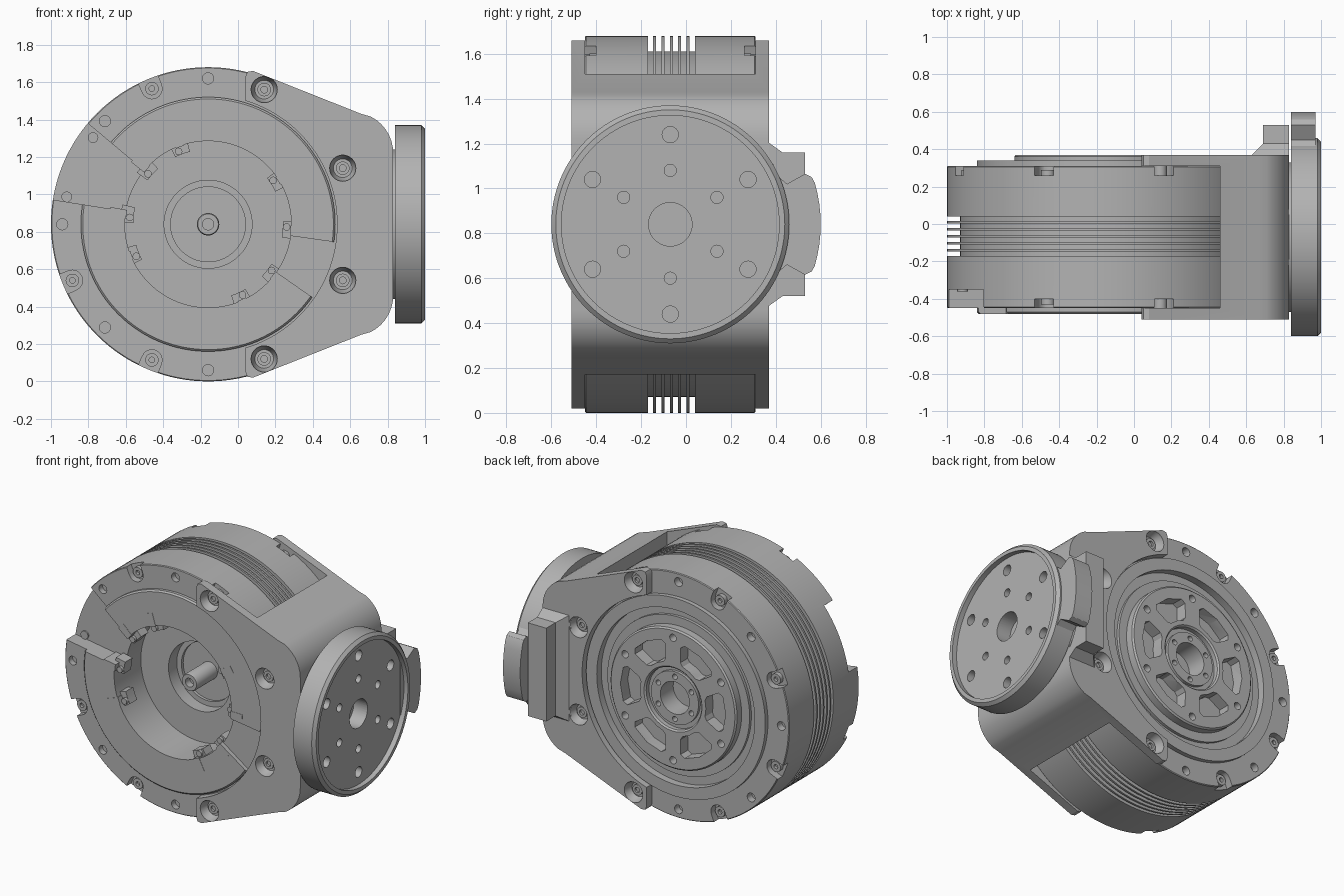
import bpy, bmesh
from math import sin, cos, pi, radians

old = bpy.data.objects.get("Cube")
if old:
    bpy.data.objects.remove(old, do_unlink=True)

grey = bpy.data.materials.new("machined_grey")
grey.use_nodes = True
grey.diffuse_color = (0.45, 0.45, 0.45, 1)
grey.node_tree.nodes["Principled BSDF"].inputs["Base Color"].default_value = (0.45, 0.45, 0.45, 1)

MX, MZ = -0.16, 0.84     # main axis, along y
WY, WZ = -0.07, 0.84     # wheel axis, along x


def place(axis, a, b, t):
    return (a, t, b) if axis == "y" else (t, a, b)


def add_lathe(bm, profile, a, b, axis="y", n=96):
    rings = []
    for i in range(n):
        w = 2 * pi * i / n
        rings.append([bm.verts.new(place(axis, a + r * cos(w), b + r * sin(w), t)) for r, t in profile])
    m = len(profile)
    for i in range(n):
        p, q = rings[i], rings[(i + 1) % n]
        for j in range(m):
            k = (j + 1) % m
            if profile[j][0] or profile[k][0]:
                bm.faces.new((p[j], p[k], q[k], q[j]))


def add_prism(bm, pts, t0, t1, axis="y"):
    lo = [bm.verts.new(place(axis, a, b, t0)) for a, b in pts]
    hi = [bm.verts.new(place(axis, a, b, t1)) for a, b in pts]
    bm.faces.new(lo)
    bm.faces.new(hi)
    for i in range(len(pts)):
        j = (i + 1) % len(pts)
        bm.faces.new((lo[i], lo[j], hi[j], hi[i]))


def add_pin(bm, a, b, r, t0, t1, axis="y", n=24):
    add_lathe(bm, [(0, t0), (r, t0), (r, t1), (0, t1)], a, b, axis, n)


def finish(name, bm):
    bmesh.ops.remove_doubles(bm, verts=bm.verts, dist=1e-5)
    bmesh.ops.dissolve_degenerate(bm, dist=1e-5, edges=bm.edges)
    bmesh.ops.recalc_face_normals(bm, faces=bm.faces)
    me = bpy.data.meshes.new(name)
    bm.to_mesh(me)
    bm.free()
    me.materials.append(grey)
    ob = bpy.data.objects.new(name, me)
    bpy.context.collection.objects.link(ob)
    return ob


def cut(ob, bm):
    tool = finish("cutter", bm)
    tool.hide_render = True
    mod = ob.modifiers.new("cut", "BOOLEAN")
    mod.operation, mod.solver, mod.object = "DIFFERENCE", "EXACT", tool
    bpy.context.view_layer.objects.active = ob
    bpy.ops.object.modifier_apply(modifier=mod.name)
    bpy.data.objects.remove(tool, do_unlink=True)


def polar(r, deg, a=MX, b=MZ):
    return a + r * cos(radians(deg)), b + r * sin(radians(deg))


def sector(r0, r1, d0, d1, a=MX, b=MZ, n=12):
    steps = [d0 + (d1 - d0) * i / n for i in range(n + 1)]
    return [polar(r0, d, a, b) for d in steps] + [polar(r1, d, a, b) for d in reversed(steps)]


# Motor housing with cooling fins in the middle
prof = [(0.445, -0.45), (0.835, -0.45), (0.84, -0.445)]
for i in range(6):
    y = -0.17 + 0.037 * i
    prof += [(0.84, y), (0.77, y), (0.77, y + 0.024), (0.84, y + 0.024)]
prof += [(0.84, 0.305), (0.835, 0.31), (0.68, 0.31), (0.68, 0.34), (0.6, 0.34), (0.6, 0.29), (0.445, 0.29)]
bm = bmesh.new()
add_lathe(bm, prof, MX, MZ, n=128)
housing = finish("motor_housing", bm)

# Rim notches, screw holes and cable opening
screws = bmesh.new()
bm = bmesh.new()
for k in range(16):
    d = 22.5 * k
    for y0, y1, floor in ((-0.5, -0.40, -0.43), (0.26, 0.36, 0.29)):
        if -80 < (d + 180) % 360 - 180 < 60 or k == 7 and y0 < 0:
            continue
        if k in (1, 3, 5, 9, 11, 13, 7):
            u = [polar(0.9, d - 3.6), polar(0.79, d - 4)]
            u += [polar(0.055, d - 90 - 22.5 * i, *polar(0.785, d)) for i in range(1, 8)]
            add_prism(bm, u + [polar(0.79, d + 4), polar(0.9, d + 3.6)], y0, y1)
            top = (y0, y1 - 0.1)
            ya, yb = (-0.43, -0.39) if y0 < 0 else (0.25, 0.29)
            e = (ya, yb) if y0 < 0 else (yb, ya)
            add_lathe(screws, [(0.015, e[0]), (0.036, e[0]), (0.036, e[1]), (0, e[1]),
                               (0, e[0] + (e[1] - e[0]) / 2), (0.015, e[0] + (e[1] - e[0]) / 2)],
                      *polar(0.785, d), n=20)
        else:
            add_pin(bm, *polar(0.78, d), 0.03, y0, y1 - 0.01 if y0 < 0 else y1, n=20)
add_prism(bm, sector(0.4, 0.9, 140, 171), -0.5, -0.35)
cut(housing, bm)
for d in (143, 169):
    add_pin(screws, *polar(0.77, d), 0.028, -0.36, -0.34)
finish("rim_screws", screws)

# Raised front ring, open at the cable sectors
bm = bmesh.new()
add_lathe(bm, [(0.445, -0.44), (0.445, -0.48), (0.67, -0.48), (0.68, -0.47), (0.68, -0.44)], MX, MZ, n=128)
ring = finish("front_ring", bm)
bm = bmesh.new()
add_prism(bm, sector(0.4, 0.9, 140, 171), -0.6, -0.35)
add_prism(bm, sector(0.4, 0.9, -35, -8), -0.6, -0.451)
cut(ring, bm)

# Inner core: recessed floor, hub well and shaft
bm = bmesh.new()
add_lathe(bm, [(0, -0.08), (0.2, -0.08), (0.2, -0.1), (0.235, -0.1), (0.235, -0.19), (0.46, -0.19),
               (0.46, 0.21), (0, 0.21)], MX, MZ)
finish("inner_core", bm)
bm = bmesh.new()
add_lathe(bm, [(0, -0.25), (0.03, -0.25), (0.03, -0.3), (0.055, -0.3), (0.06, -0.29), (0.06, -0.05), (0, -0.05)],
          MX, MZ, n=32)
finish("shaft", bm)

# Terminal clips around the inner edge
bm = bmesh.new()
for d in (138, 110, 173, 202, 32, -4, -38, -66):
    add_prism(bm, sector(0.4, 0.47, d - 6, d + 6, n=3), -0.44, -0.36)
    add_prism(bm, sector(0.44, 0.53, d - 3, d + 3, n=3), -0.482, -0.34)
    add_pin(bm, *polar(0.42, d + 2), 0.02, -0.46, -0.43, n=16)
finish("terminal_clips", bm)

# Back rotor plate with six windows
bm = bmesh.new()
add_lathe(bm, [(0.11, 0.2), (0.11, 0.35), (0.18, 0.35), (0.18, 0.33), (0.21, 0.33), (0.21, 0.36), (0.22, 0.37),
               (0.47, 0.37), (0.48, 0.36), (0.48, 0.31), (0.54, 0.31), (0.54, 0.28), (0.61, 0.28), (0.61, 0.2)],
          MX, MZ, n=128)
rotor = finish("rotor_plate", bm)
bm = bmesh.new()
for k in range(6):
    d = 60 * k
    corners = [(0.25, -13), (0.27, -18), (0.37, -21), (0.395, -17), (0.4, 0),
               (0.395, 17), (0.37, 21), (0.27, 18), (0.25, 13), (0.25, 0)]
    add_prism(bm, [polar(r, d + w) for r, w in corners], 0.29, 0.4)
    add_pin(bm, *polar(0.42, d + 30), 0.025, 0.3, 0.4)
    add_pin(bm, *polar(0.145, d + 30), 0.018, 0.28, 0.4, n=16)
cut(rotor, bm)

# Bracket: two cheeks joined by a web
half = [(0.04, 1.63), (0.05, 1.655), (0.08, 1.66), (0.66, 1.43)]
half += [(0.61 + 0.22 * cos(radians(w)), 1.22 + 0.22 * sin(radians(w))) for w in range(63, -1, -9)]
outline = half + [(x, 2 * MZ - z) for x, z in reversed(half)]
bm = bmesh.new()
add_prism(bm, outline, -0.51, 0.37)
bracket = finish("bracket", bm)
bm = bmesh.new()
add_prism(bm, [(-0.2, -0.2), (0.46, -0.2), (0.46, 1.9), (-0.2, 1.9)], -0.45, 0.31)
cut(bracket, bm)
bm = bmesh.new()
add_pin(bm, MX, MZ, 0.69, -0.7, 0.6, n=128)
cut(bracket, bm)
bm = bmesh.new()
heads = bmesh.new()
for x, z in ((0.14, 1.56), (0.56, 1.14), (0.56, 0.54), (0.14, 0.12)):
    for face, s in ((-0.51, 1), (0.37, -1)):
        add_lathe(bm, [(0, face - 0.05 * s), (0.07, face - 0.05 * s), (0.07, face + 0.01 * s),
                       (0.05, face + 0.055 * s), (0, face + 0.055 * s)], x, z, n=32)
        add_lathe(heads, [(0.018, face + 0.04 * s), (0.036, face + 0.04 * s), (0.036, face + 0.08 * s),
                          (0, face + 0.08 * s), (0, face + 0.06 * s), (0.018, face + 0.06 * s)], x, z, n=24)
cut(bracket, bm)
finish("bracket_screws", heads)

# Stop block behind the bracket, with sloping foot
bm = bmesh.new()
v = [[bm.verts.new(p) for p in ((x0, y, z0), (0.83, y, z0), (0.83, y, z1), (x0, y, z1))]
     for x0, y, z0, z1 in ((0.62, 0.36, 0.47, 1.21), (0.69, 0.43, 0.52, 1.16), (0.69, 0.53, 0.52, 1.16))]
bm.faces.new(v[0])
bm.faces.new(v[2])
for p, q in zip(v, v[1:]):
    for i in range(4):
        j = (i + 1) % 4
        bm.faces.new((p[i], p[j], q[j], q[i]))
block = finish("stop_block", bm)
bm = bmesh.new()
add_pin(bm, WY, WZ, 0.53, 0.76, 0.9, "x", 96)
cut(block, bm)

# Output wheel with a recessed face and bolt holes
bm = bmesh.new()
add_lathe(bm, [(0, 0.8), (0.4, 0.8), (0.4, 0.84), (0.53, 0.84), (0.53, 0.98), (0.51, 1.0), (0.485, 1.0),
               (0.485, 0.965), (0, 0.965)], WY, WZ, "x", 128)
wheel = finish("output_wheel", bm)
bm = bmesh.new()
add_pin(bm, WY, WZ, 0.097, 0.86, 1.1, "x", 40)
for k in range(6):
    add_pin(bm, *polar(0.4, 30 + 60 * k, WY, WZ), 0.036, 0.87, 1.1, "x")
    add_pin(bm, *polar(0.24, 30 + 60 * k, WY, WZ), 0.027, 0.87, 1.1, "x")
cut(wheel, bm)

# Stop tab on the wheel
bm = bmesh.new()
tab = [(0.38, 1.08), (0.45, 1.02), (0.53, 1.065), (0.56, 1.05)]
tab += [polar(0.67, w, WY, WZ) for w in range(16, -1, -4)]
tab += [(y, 2 * WZ - z) for y, z in reversed(tab[:-1])]
add_prism(bm, tab, 0.84, 0.97, "x")
finish("wheel_stop_tab", bm)

# Smooth the curved faces, keep edges crisp
for ob in bpy.context.collection.objects:
    if ob.type == "MESH" and grey.name in ob.data.materials:
        bpy.ops.object.select_all(action="DESELECT")
        ob.select_set(True)
        bpy.context.view_layer.objects.active = ob
        bpy.ops.object.shade_smooth_by_angle(angle=radians(30))
